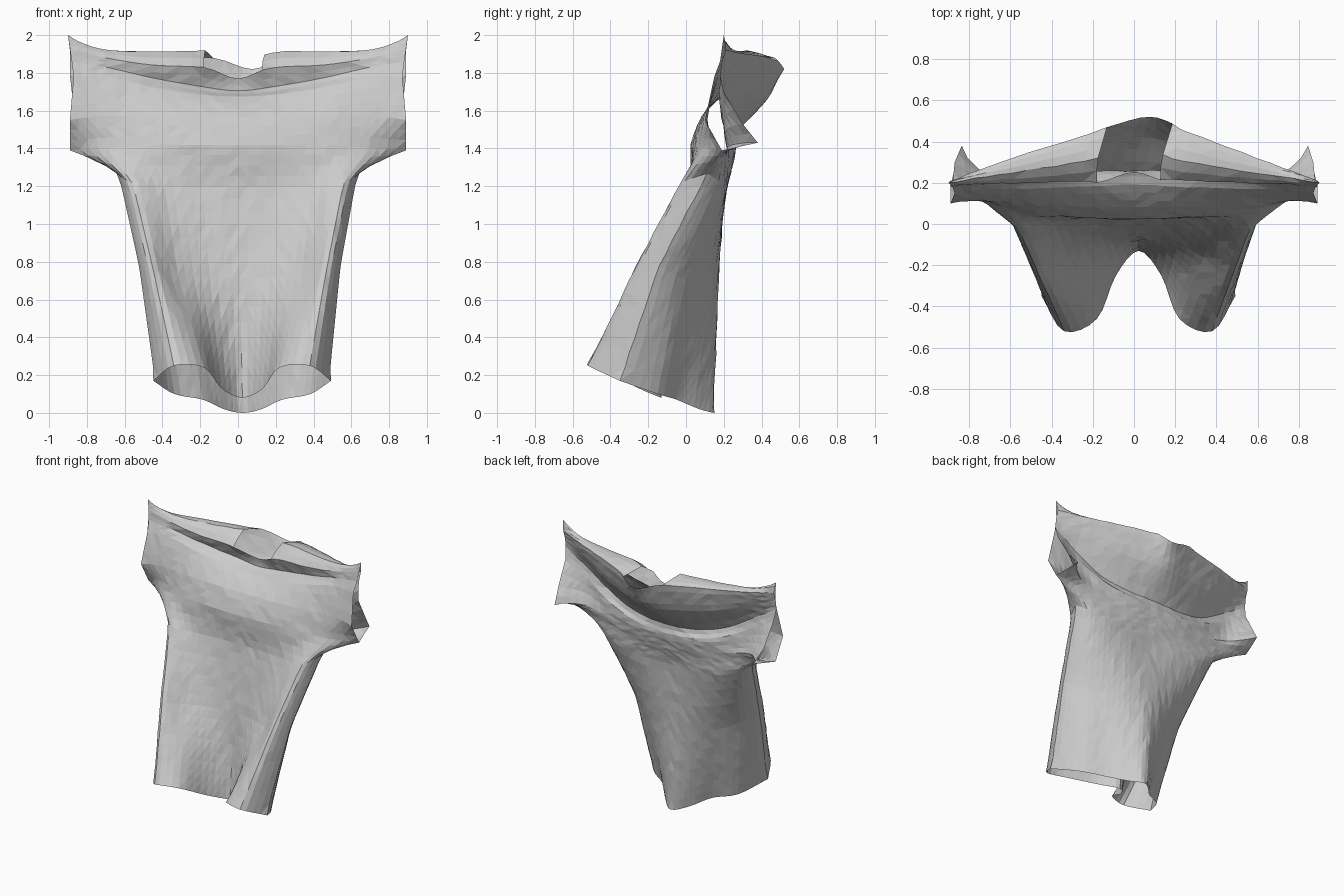
import bpy
import bmesh
import random
from mathutils import Vector

random.seed(4)
cube = bpy.data.objects.get("Cube")
if cube:
    bpy.data.objects.remove(cube)

# Cloth colour
cloth = bpy.data.materials.new("light_grey_cloth")
cloth.use_nodes = True
cloth.diffuse_color = (0.6, 0.6, 0.6, 1)
cloth.node_tree.nodes["Principled BSDF"].inputs["Base Color"].default_value = cloth.diffuse_color

# Shared seam points where front and back panels meet
HEM_SIDE = (.47, -.35, .17)
HIP = (.54, -.14, .78)
UNDERARM = (.64, .12, 1.28)
SLEEVE_LOW = (.89, .19, 1.39)
SHOULDER = (.9, .2, 2.0)

# Half rows from the middle to the side: (points, segments up to the next row)
front_rows = [
    ([(0, -.13, .08), (.11, -.25, .13), (.2, -.46, .24), (.36, -.52, .25), HEM_SIDE], 8),      # hem
    ([(0, -.06, .72), (.16, -.08, .72), (.33, -.16, .73), (.46, -.28, .76), HIP], 7),          # front folds
    ([(0, .03, 1.2), (.19, .03, 1.2), (.39, .01, 1.2), (.56, -.03, 1.22), UNDERARM], 4),       # below chest
    ([(0, .02, 1.42), (.25, .03, 1.42), (.48, .05, 1.42), (.7, .1, 1.4), SLEEVE_LOW], 3),      # chest
    ([(0, .08, 1.57), (.25, .08, 1.57), (.48, .09, 1.57), (.7, .11, 1.57), (.89, .1, 1.55)], 3),
    ([(0, .19, 1.68), (.2, .18, 1.69), (.45, .17, 1.73), (.7, .17, 1.79), (.87, .15, 1.78)], 2),  # fold crest
    ([(0, .27, 1.7), (.19, .27, 1.72), (.45, .24, 1.77), (.7, .2, 1.83), (.88, .18, 1.86)], 2),  # pocket
    ([(0, .25, 1.77), (.18, .2, 1.83), (.45, .19, 1.84), (.7, .19, 1.88), (.89, .19, 1.93)], 2),  # neck edge
    ([(0, .38, 1.82), (.18, .32, 1.92), (.45, .27, 1.92), (.72, .23, 1.93), SHOULDER], 3),     # shoulder line
]
back_rows = [
    ([(0, .52, 1.82), (.18, .47, 1.88), (.45, .38, 1.9), (.72, .28, 1.91), (.89, .21, 1.92)], 4),  # back neck
    ([(0, .43, 1.65), (.22, .38, 1.67), (.45, .32, 1.71), (.7, .24, 1.79), (.89, .19, 1.86)], 3),
    ([(0, .24, 1.46), (.24, .22, 1.47), (.47, .18, 1.53), (.7, .17, 1.67), (.89, .18, 1.79)], 2),  # back crease
    ([(0, .265, 1.4), (.24, .26, 1.42), (.47, .23, 1.48), (.7, .19, 1.6), (.88, .2, 1.7)], 2),
    ([(0, .255, 1.35), (.23, .255, 1.37), (.46, .23, 1.41), (.7, .2, 1.49), (.87, .3, 1.53)], 2),
    ([(0, .245, 1.3), (.22, .245, 1.31), (.44, .23, 1.35), (.69, .23, 1.41), (.84, .38, 1.43)], 2),  # sleeve
    ([(0, .23, 1.25), (.21, .23, 1.26), (.42, .22, 1.3), (.66, .2, 1.36), SLEEVE_LOW], 4),
    ([(0, .2, 1.15), (.2, .21, 1.15), (.4, .21, 1.17), (.56, .19, 1.22), UNDERARM], 7),
    ([(0, .17, .62), (.15, .14, .63), (.3, .07, .66), (.45, -.03, .72), HIP], 8),
    ([(0, .15, 0), (.1, .07, .02), (.21, -.05, .07), (.36, -.15, .1), HEM_SIDE], 0),           # hem
]
STEPS = 4  # cloth segments between neighbouring row points


def smooth_row(half):
    """Mirror a half row and run a smooth curve through it."""
    right = [Vector(p) for p in half]
    left = [Vector((-p.x, p.y, p.z)) for p in reversed(right[1:])]
    pts = left + right
    pts = [pts[0] * 2 - pts[1]] + pts + [pts[-1] * 2 - pts[-2]]
    row = []
    for a, b, c, d in zip(pts, pts[1:], pts[2:], pts[3:]):
        for i in range(STEPS):
            t = i / STEPS
            row.append(b + (c - a) * (t / 2) + (a * 2 - b * 5 + c * 4 - d) * (t * t / 2)
                       + (b * 3 - a - c * 3 + d) * (t ** 3 / 2))
    row.append(pts[-2])
    return row


# Draped shirt: one sheet from front hem, over the shoulders, to back hem
rows = front_rows + back_rows
curves = [smooth_row(points) for points, _ in rows]
neck_rows = (len(front_rows) - 2, len(front_rows) - 1)
middle = len(curves[0]) // 2

bm = bmesh.new()
grid, in_neck = [], []
for k in range(len(rows) - 1):
    count = rows[k][1]
    for j in range(count):
        grid.append([bm.verts.new(a.lerp(b, j / count)) for a, b in zip(curves[k], curves[k + 1])])
        in_neck.append(k in neck_rows)
grid.append([bm.verts.new(p) for p in curves[-1]])

for r in range(len(grid) - 1):
    for c in range(len(grid[0]) - 1):
        # Leave the collar open
        if in_neck[r] and middle - 4 <= c < middle + 3:
            continue
        quad = (grid[r][c], grid[r][c + 1], grid[r + 1][c + 1], grid[r + 1][c])
        bm.faces.new(quad)

# Sew the side seams; hem, collar and sleeve ends stay open
bmesh.ops.remove_doubles(bm, verts=bm.verts, dist=.0005)
loose = [v for v in bm.verts if not v.link_faces]
bmesh.ops.delete(bm, geom=loose, context='VERTS')

# Soften the creases, then add small wrinkles
inner = [v for v in bm.verts if not v.is_boundary]
for _ in range(2):
    bmesh.ops.smooth_vert(bm, verts=inner, factor=.4, use_axis_x=True, use_axis_y=True, use_axis_z=True)
for v in inner:
    v.co.y += random.uniform(-.003, .003)

# The hem and the back of the collar hang slightly to the left
for v in bm.verts:
    v.co.x += .025 * max(0, 1 - v.co.z / 1.25) + .35 * max(0, v.co.y - .3) * (1 - abs(v.co.x))

bmesh.ops.triangulate(bm, faces=bm.faces)
bmesh.ops.recalc_face_normals(bm, faces=bm.faces)
mesh = bpy.data.meshes.new("draped_shirt")
bm.to_mesh(mesh)
bm.free()
mesh.materials.append(cloth)
shirt = bpy.data.objects.new("draped_shirt", mesh)
bpy.context.collection.objects.link(shirt)
